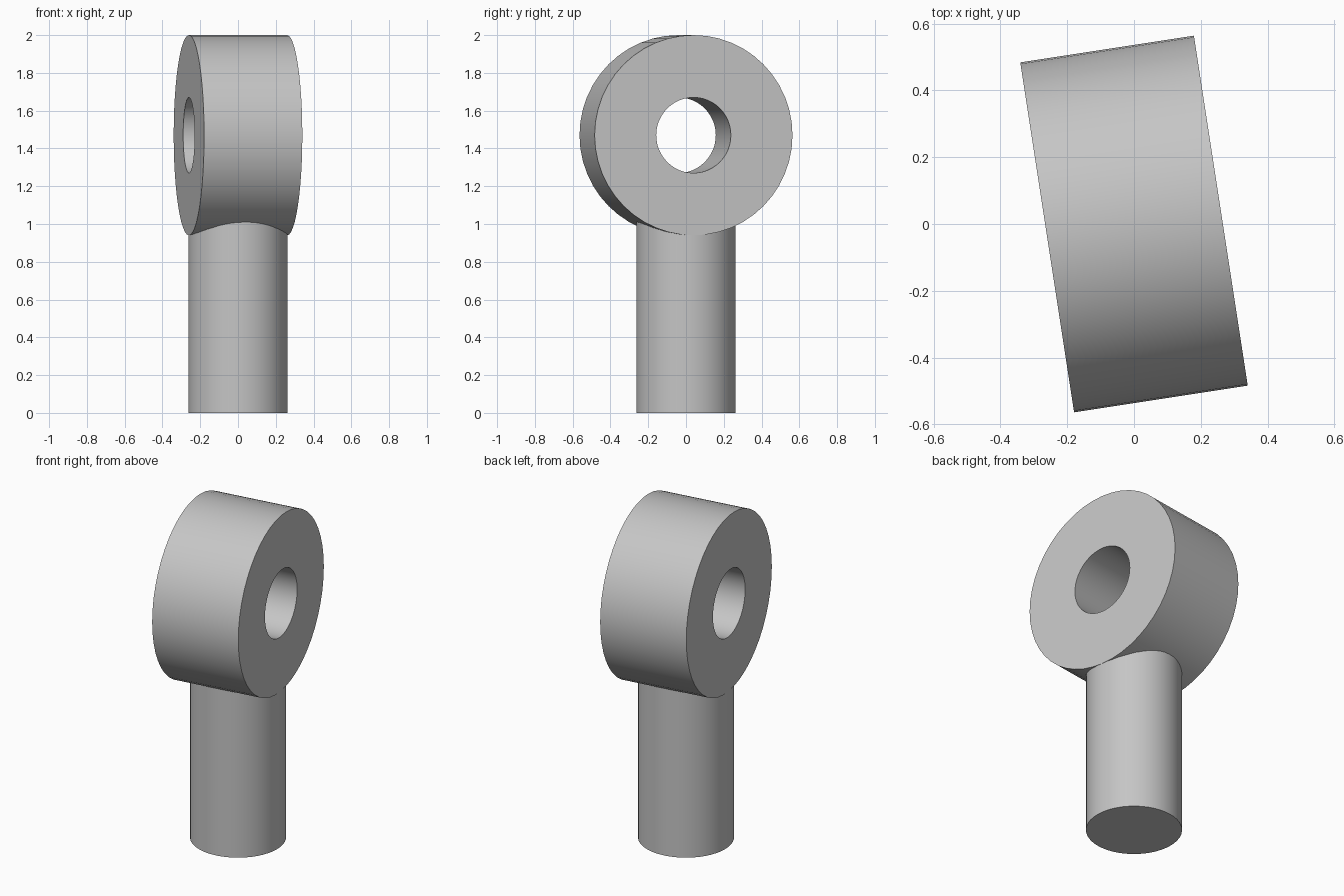
import bpy, bmesh, math
from mathutils import Matrix

cube = bpy.data.objects.get("Cube")
if cube:
    bpy.data.objects.remove(cube, do_unlink=True)

SIDES = 48
HALF_WIDTH = 0.263      # half the ring width, also the shaft radius
OUTER, HOLE = 0.53, 0.2
RING_Z = 2 - OUTER
TURN = math.radians(8.75)

grey = bpy.data.materials.new("plain grey")
grey.use_nodes = True
colour = (0.56, 0.56, 0.56, 1)
grey.diffuse_color = colour
grey.node_tree.nodes["Principled BSDF"].inputs["Base Color"].default_value = colour


def lathe(name, profile, closed):
    """Turn a (radius, height) profile about z into a smooth object."""
    bm = bmesh.new()
    verts = [bm.verts.new((r, 0, h)) for r, h in profile]
    pairs = list(zip(verts, verts[1:]))
    if closed:
        pairs.append((verts[-1], verts[0]))
    edges = [bm.edges.new(p) for p in pairs]
    bmesh.ops.spin(bm, geom=verts + edges, cent=(0, 0, 0), axis=(0, 0, 1),
                   angle=math.tau, steps=SIDES, use_merge=False)
    bmesh.ops.remove_doubles(bm, verts=bm.verts, dist=0.0001)
    bmesh.ops.recalc_face_normals(bm, faces=bm.faces)
    mesh = bpy.data.meshes.new(name)
    bm.to_mesh(mesh)
    bm.free()
    mesh.materials.append(grey)
    obj = bpy.data.objects.new(name, mesh)
    bpy.context.collection.objects.link(obj)
    bpy.ops.object.select_all(action='DESELECT')
    obj.select_set(True)
    bpy.context.view_layer.objects.active = obj
    bpy.ops.object.shade_smooth_by_angle(angle=math.radians(30))
    return obj


# Upright shaft, its top buried in the ring below the hole
lathe("shaft", [(0, 0), (HALF_WIDTH, 0), (HALF_WIDTH, 1.1), (0, 1.1)], False)

# Thick eye ring on its side, turned slightly about the shaft
ring = lathe("eye_ring", [(HOLE, -HALF_WIDTH), (OUTER, -HALF_WIDTH),
                          (OUTER, HALF_WIDTH), (HOLE, HALF_WIDTH)], True)
ring.matrix_world = (Matrix.Translation((0, 0, RING_Z))
                     @ Matrix.Rotation(TURN, 4, 'Z')
                     @ Matrix.Rotation(math.pi / 2, 4, 'Y'))
